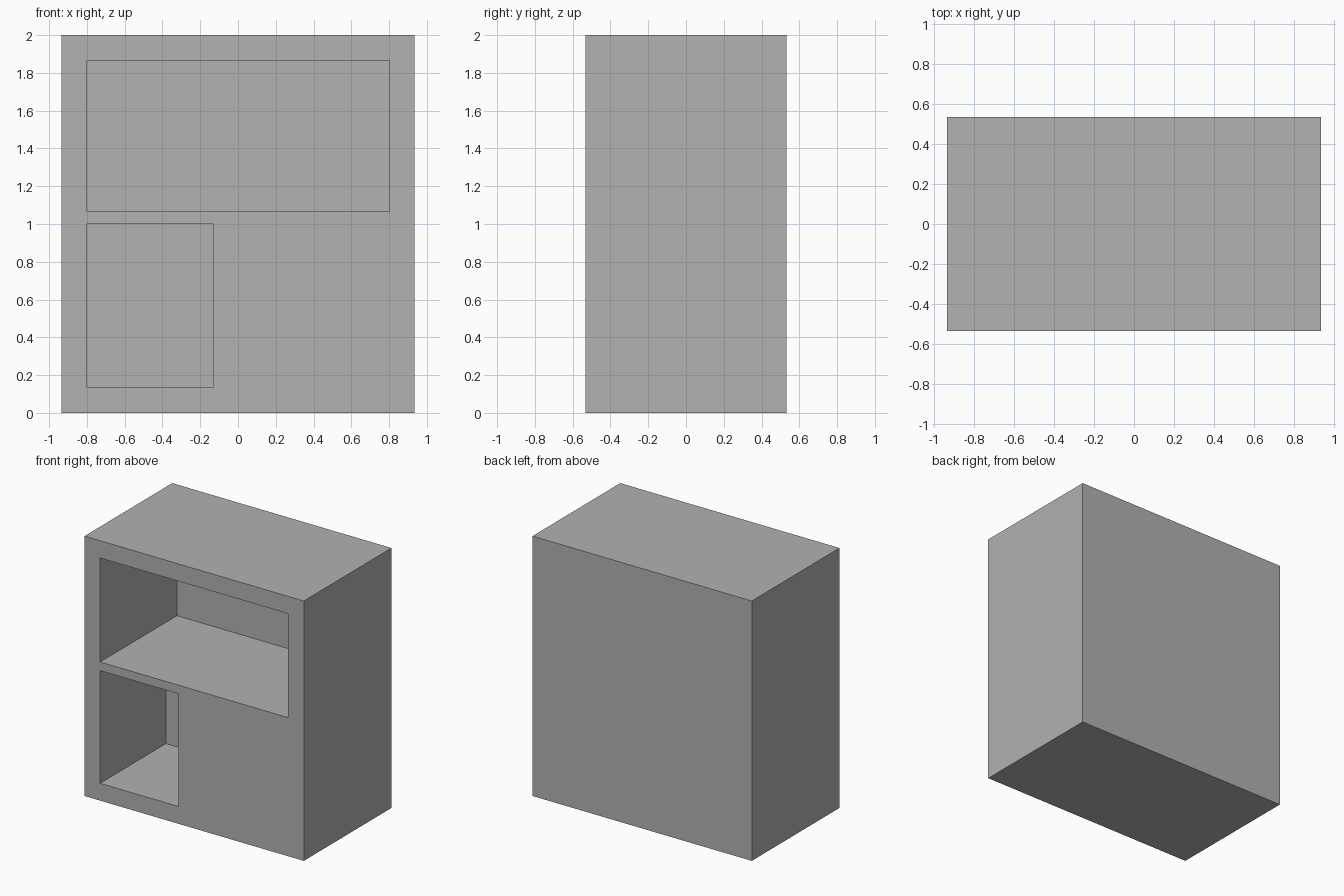
import bpy

cube = bpy.data.objects.get("Cube")
if cube:
    bpy.data.objects.remove(cube, do_unlink=True)

U = 2 / 15  # board thickness
WIDTH, DEPTH, HEIGHT = 14 * U, 8 * U, 15 * U
FRONT = -DEPTH / 2

grey = bpy.data.materials.new("plain grey")
grey.use_nodes = True
colour = (0.445, 0.445, 0.445, 1)
grey.diffuse_color = colour
grey.node_tree.nodes["Principled BSDF"].inputs["Base Color"].default_value = colour


def box(name, x, y, z):
    """Box spanning the given (low, high) ranges."""
    spans = (x, y, z)
    bpy.ops.mesh.primitive_cube_add(size=1, location=[(a + b) / 2 for a, b in spans])
    obj = bpy.context.object
    obj.name = name
    obj.scale = [b - a for a, b in spans]
    bpy.ops.object.transform_apply(location=True, rotation=False, scale=True)
    obj.data.materials.append(grey)
    return obj


def carve(body, name, x, z, depth):
    """Cut a rectangular recess into the front of the body."""
    cutter = box(name, x, (FRONT - U, FRONT + depth), z)
    cutter.hide_render = True
    mod = body.modifiers.new(name, 'BOOLEAN')
    mod.operation = 'DIFFERENCE'
    mod.solver = 'EXACT'
    mod.object = cutter
    bpy.context.view_layer.objects.active = body
    bpy.ops.object.modifier_apply(modifier=name)
    bpy.data.objects.remove(cutter, do_unlink=True)


# Cabinet body
cabinet = box("cabinet", (-WIDTH / 2, WIDTH / 2), (FRONT, -FRONT), (0, HEIGHT))

# Wide upper shelf space, and the shallower compartment below it
carve(cabinet, "upper_shelf_space", (-6 * U, 6 * U), (8 * U, 14 * U), 7 * U)
carve(cabinet, "lower_compartment", (-6 * U, -U), (U, 7.5 * U), 6 * U)
